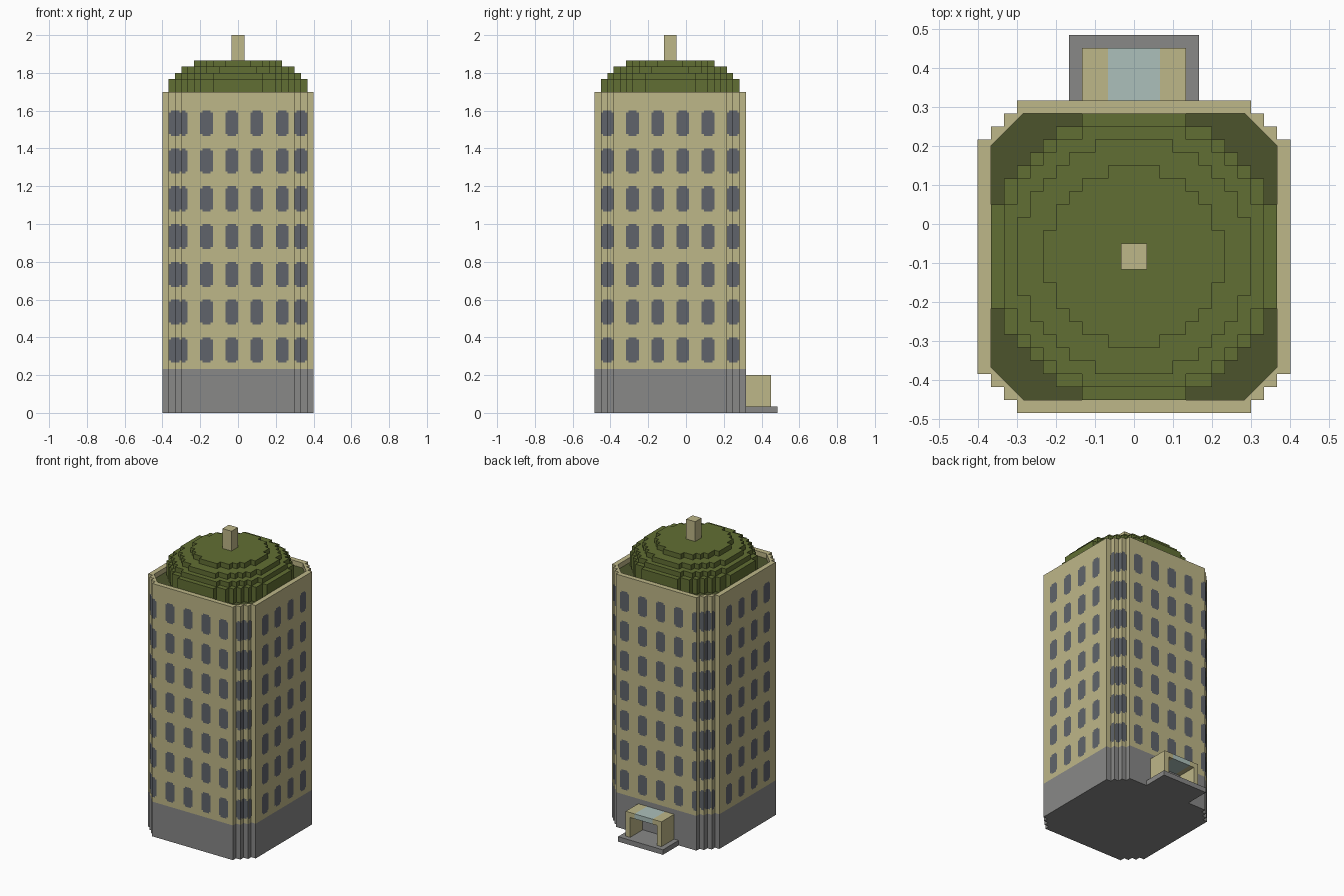
import bpy, bmesh, math
from mathutils import Vector

if "Cube" in bpy.data.objects:
    bpy.data.objects.remove(bpy.data.objects["Cube"], do_unlink=True)

U = 1 / 30        # grid unit
CY = -2.5         # tower centre in y, in grid units


def material(name, rgb):
    lin = [((c / 255 + 0.055) / 1.055) ** 2.4 for c in rgb] + [1]
    m = bpy.data.materials.new(name)
    m.use_nodes = True
    m.diffuse_color = lin
    m.node_tree.nodes["Principled BSDF"].inputs["Base Color"].default_value = lin
    return m


CREAM = material("cream wall", (190, 183, 136))
GREY = material("grey stone", (136, 136, 135))
GREEN = material("roof green", (97, 110, 51))
DARK = material("dark roof green", (76, 83, 44))
PANE = material("window slate", (96, 100, 107))
GLASS = material("pale glass", (172, 192, 187))


def finish(name, bm, mats, cy=CY, recalc=True):
    """Scale from grid units and link the object."""
    for v in bm.verts:
        v.co = Vector((v.co.x, v.co.y + cy, v.co.z)) * U
    if recalc:
        bmesh.ops.recalc_face_normals(bm, faces=bm.faces)
    mesh = bpy.data.meshes.new(name)
    bm.to_mesh(mesh)
    bm.free()
    for m in mats:
        mesh.materials.append(m)
    obj = bpy.data.objects.new(name, mesh)
    bpy.context.collection.objects.link(obj)


def mirror4(q):
    """Repeat a quarter outline round all four quadrants."""
    r = q[::-1]
    return (q + [(-x, y) for x, y in r] + [(-x, -y) for x, y in q]
            + [(x, -y) for x, y in r])


def stepped(widths):
    """Stepped outline from the half width of each row."""
    q = []
    for j, w in enumerate(widths):
        nxt = widths[j + 1] if j + 1 < len(widths) else None
        if nxt != w:
            q.append((w, j + 1))
            if nxt is not None:
                q.append((nxt, j + 1))
    return mirror4(q)


def loft(name, rings, bands, mats):
    """Join outlines (points, z); bands give bottom, side and top materials."""
    bm = bmesh.new()
    loops = [[bm.verts.new((x, y, z)) for x, y in pts] for pts, z in rings]
    n = len(loops[0])
    bm.faces.new(loops[0][::-1]).material_index = bands[0]
    for a, b, mi in zip(loops, loops[1:], bands[1:]):
        for i in range(n):
            k = (i + 1) % n
            bm.faces.new((a[i], a[k], b[k], b[i])).material_index = mi
    bm.faces.new(loops[-1]).material_index = bands[-1]
    finish(name, bm, mats)


def box(name, x0, x1, y0, y1, z0, z1, mat, cy=0):
    bm = bmesh.new()
    bmesh.ops.create_cube(bm, size=1)
    for v in bm.verts:
        v.co = (x1 if v.co.x > 0 else x0, y1 if v.co.y > 0 else y0,
                z1 if v.co.z > 0 else z0)
    finish(name, bm, [mat], cy)


# Tower with stone base, parapet and sunken roof floor
outer = stepped([12] * 9 + [11, 10, 9])
inner = mirror4([(11 - 2.5 * i / 6, 8.5 + 2.5 * i / 6) for i in range(7)])
loft("tower", [(outer, 0), (outer, 7), (outer, 51), (inner, 51), (inner, 50)],
     [0, 0, 1, 1, 1, 2], [GREY, CREAM, DARK])


# Stepped dome of stacked round layers
def disc(radius):
    return stepped([
        sum(math.hypot(i + .5, j + .5) <= radius for i in range(12))
        for j in range(12) if math.hypot(.5, j + .5) <= radius])


for k, (r, z0, z1) in enumerate([(11.2, 50, 53), (10.2, 53, 54),
                                 (9, 54, 55), (6.8, 55, 56)]):
    o = disc(r)
    loft("dome_layer_%d" % (k + 1), [(o, z0), (o, z1)], [0, 0, 0], [GREEN])
box("roof_mast", -1, 1, -1, 1, 56, 60, CREAM, CY)


# Windows: thin panes with notched corners, clipped to their wall step
NOTCH = 0.33
LIFT = 0.05


def pane(bm, place, centre, lo, hi, depth, z):
    a, b = centre - 1, centre + 1
    strips = [(a, a + NOTCH, NOTCH), (a + NOTCH, b - NOTCH, 0),
              (b - NOTCH, b, NOTCH)]
    for u0, u1, cut in strips:
        u0, u1 = max(u0, lo), min(u1, hi)
        if u1 - u0 > 0.01:
            corners = [(u0, z + cut), (u1, z + cut),
                       (u1, z + 4 - cut), (u0, z + 4 - cut)]
            bm.faces.new([bm.verts.new((*place(u, depth + LIFT), h))
                          for u, h in corners])


long_row, side_row = [-9, -5, -1, 3, 7], [-6, -2, 2, 6]
walls = {
    "front": (lambda u, d: (u, -d), long_row, False),
    "back": (lambda u, d: (u, d), long_row, True),
    "plus_x": (lambda u, d: (d, u), side_row, False),
    "minus_x": (lambda u, d: (-d, u), side_row, True),
}
for side, (place, row, flip) in walls.items():
    bm = bmesh.new()
    for floor in range(7):
        z = 8 + 6 * floor
        for c in row:
            pane(bm, place, c, -9, 9, 12, z)
        for s in (-1, 1):
            for step in (9, 10):
                lo, hi = sorted((s * step, s * (step + 1)))
                pane(bm, place, s * 10, lo, hi, 20 - step, z)
    if flip:
        bmesh.ops.reverse_faces(bm, faces=bm.faces)
    finish(side + "_windows", bm, [PANE], recalc=False)

# Rear entrance porch
box("porch_slab", -5, 5, 9.5, 14.5, 0, 1, GREY)
for s, label in ((-1, "right"), (1, "left")):
    a, b = sorted((s * 3, s * 4))
    box("porch_wall_" + label, a, b, 9.5, 13.5, 1, 5, CREAM)
    a, b = sorted((s * 2, s * 4))
    box("porch_roof_" + label, a, b, 9.5, 13.5, 5, 6, CREAM)
box("porch_skylight", -2, 2, 9.5, 13.5, 5, 6, GLASS)
